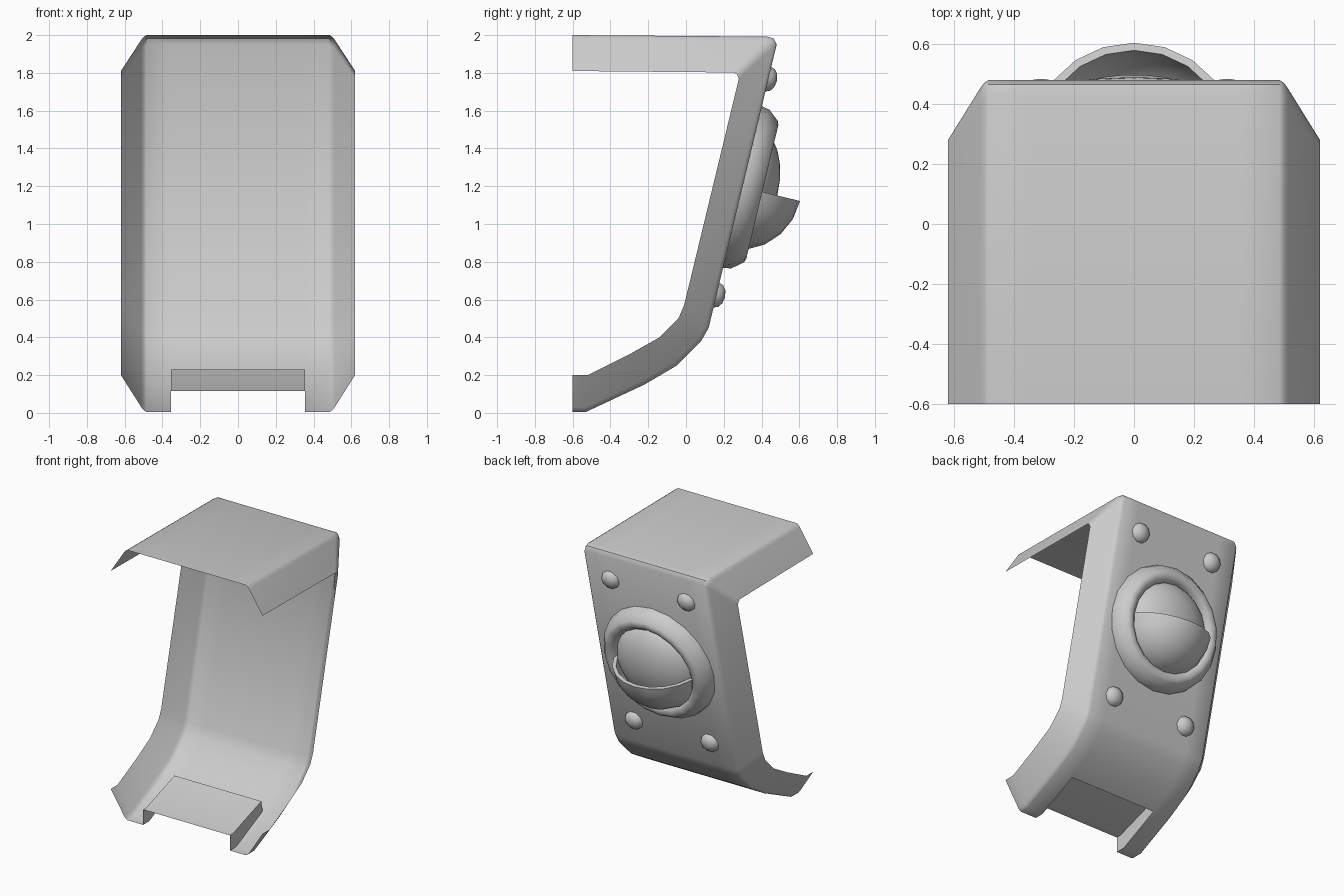
import bpy, bmesh, math
from mathutils import Matrix, Vector

if "Cube" in bpy.data.objects:
    bpy.data.objects.remove(bpy.data.objects["Cube"])


def finish(name, bm, angle=40, matrix=None):
    bmesh.ops.remove_doubles(bm, verts=bm.verts, dist=1e-5)
    bmesh.ops.recalc_face_normals(bm, faces=bm.faces)
    if matrix:
        bm.transform(matrix)
    me = bpy.data.meshes.new(name)
    bm.to_mesh(me)
    bm.free()
    ob = bpy.data.objects.new(name, me)
    bpy.context.collection.objects.link(ob)
    bpy.ops.object.select_all(action='DESELECT')
    ob.select_set(True)
    bpy.context.view_layer.objects.active = ob
    bpy.ops.object.shade_smooth_by_angle(angle=math.radians(angle))
    return ob


def grid(bm, rows, skip=lambda i, j: False):
    vs = [[bm.verts.new(p) for p in row] for row in rows]
    for i in range(len(vs) - 1):
        for j in range(len(vs[0]) - 1):
            if not skip(i, j):
                bm.faces.new((vs[i][j], vs[i][j + 1], vs[i + 1][j + 1], vs[i + 1][j]))


def lathe(name, profile, sides, matrix, start=0.0, sweep=math.tau, angle=40):
    """Revolve (radius, height) points around local z."""
    bm = bmesh.new()
    rows = []
    for k in range(sides + 1):
        a = start + sweep * k / sides
        rows.append([(r * math.cos(a), r * math.sin(a), h) for r, h in profile])
    grid(bm, rows)
    bmesh.ops.dissolve_degenerate(bm, dist=1e-6, edges=bm.edges)
    return finish(name, bm, angle, matrix)


# Bent shell: (y, z) of the middle band and of the flange edge
mid = [(-.6, 2), (.43, 1.992), (.465, 1.982), (.48, 1.95), (.12, .45), (.08, .38),
       (-.05, .25), (-.22, .15), (-.53, .005), (-.6, .005)]
rim = [(-.6, 1.81), (.25, 1.802), (.268, 1.795), (.28, 1.77), (-.01, .57), (-.04, .5),
       (-.14, .4), (-.3, .31), (-.52, .2), (-.6, .2)]
half = [(.355, 0), (.485, 0), (.5, .05), (.512, .13), (.62, 1)]
cross = [(-x, t) for x, t in reversed(half)] + half
notch_col = len(half) - 1
rows = []
for (y0, z0), (y1, z1) in zip(mid, rim):
    rows.append([(x, y0 + (y1 - y0) * t, z0 + (z1 - z0) * t) for x, t in cross])
bm = bmesh.new()
grid(bm, rows, lambda i, j: j == notch_col and i >= 7)
finish("bent_shell", bm)

# Raised recess over the notch: panel, side walls and back wall
low = mid[7:]
high = [(-.235, .23), (-.56, .12), (-.6, .117)]
w = .355
bm = bmesh.new()
grid(bm, [[(-w, *lo), (-w, *hi), (w, *hi), (w, *lo)] for lo, hi in zip(low, high)])
b = [bm.verts.new(p) for p in ((-w, *low[0]), (w, *low[0]), (w, *high[0]), (-w, *high[0]))]
bm.faces.new(b)
finish("bottom_recess", bm, 30)

# Frame on the sloped wall: local x across, y up the wall, z outward
up = Vector((0, .36, 1.5)).normalized()
side = Vector((-1, 0, 0))
out = side.cross(up)
frame = Matrix((side, up, out)).transposed().to_4x4()
frame.translation = (0, .299, 1.195)

# Round bezel
lathe("bezel_ring", [(.44, 0), (.432, .043), (.385, .1), (.365, .108), (.335, .104),
                     (.31, .08), (.3, 0)], 20, frame)

# Flattened ball inside the ring
steps = [math.radians(a) for a in range(0, 91, 15)]
lathe("inner_dome", [(.33 * math.cos(a), .19 * math.sin(a)) for a in steps], 20, frame)

# Hollow lower half hood
steps = [math.radians(a) for a in range(0, 91, 18)]
outer = [(.332 * math.cos(a), .314 * math.sin(a)) for a in steps]
inner = [(.305 * math.cos(a), .288 * math.sin(a)) for a in steps]
hood = outer + inner[::-1]
lathe("lower_hood", hood, 10, frame, math.pi, math.pi)
bm = bmesh.new()
for s in (-1, 1):
    grid(bm, [[(s * r, 0, h) for r, h in pair] for pair in zip(outer, inner)])
finish("hood_edge", bm, 30, frame)

# Four rivets
cap = [(.07, 0), (.062, .022), (.036, .04), (0, .046)]
for sx in (-1, 1):
    for sy in (-1, 1):
        lathe("rivet", cap, 10, frame @ Matrix.Translation((.31 * sx, .588 * sy, 0)))
